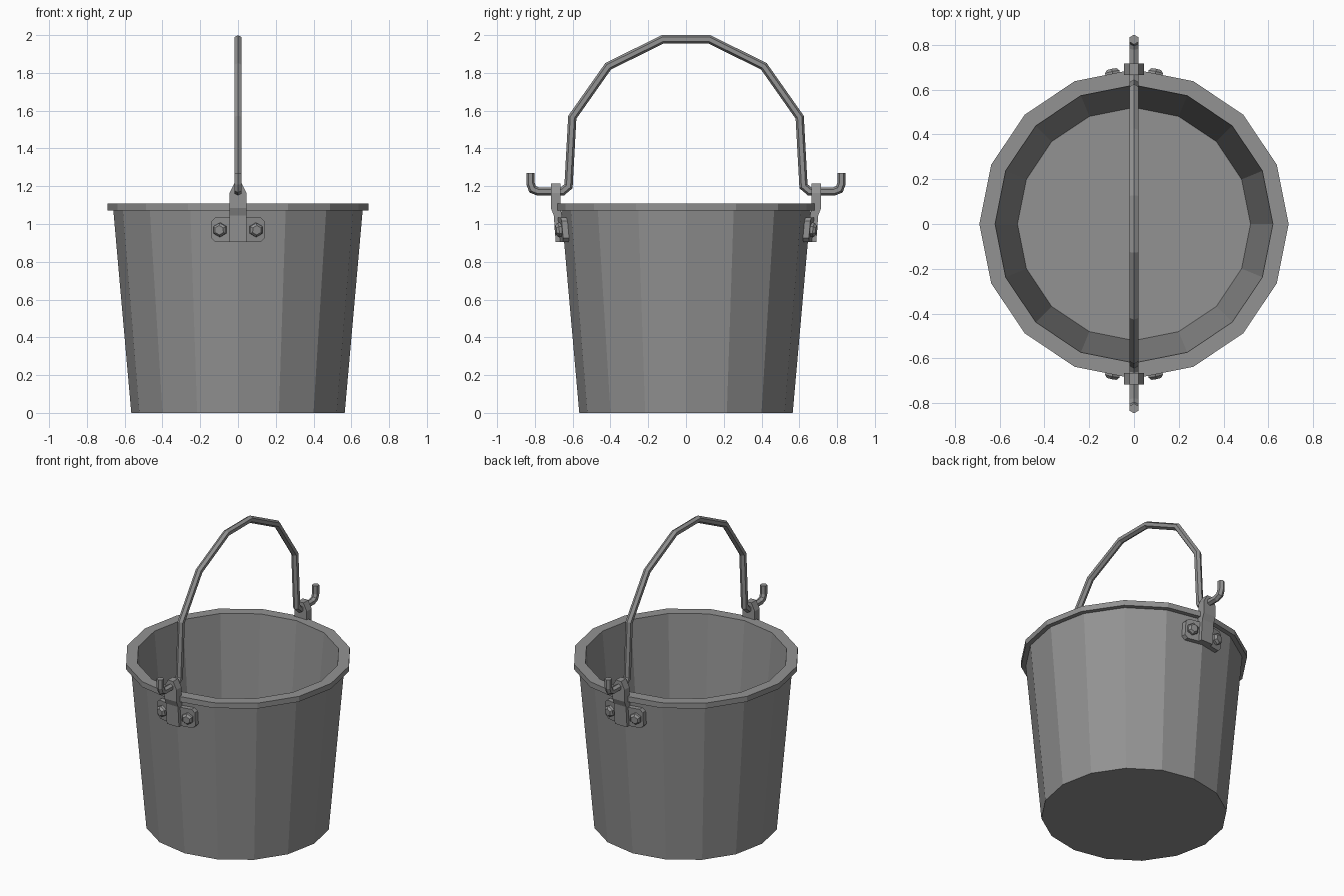
import bpy, bmesh, math
from mathutils import Vector

if "Cube" in bpy.data.objects:
    bpy.data.objects.remove(bpy.data.objects["Cube"])

SLOPE = 0.095 / 1.075            # outward lean of the wall
FACET = math.tan(math.radians(11.25))

# Dark grey metal
metal = bpy.data.materials.new("dark_metal")
metal.diffuse_color = (0.29, 0.29, 0.29, 1)
metal.use_nodes = True
metal.node_tree.nodes["Principled BSDF"].inputs["Base Color"].default_value = metal.diffuse_color


def wall(z):
    return 0.565 + SLOPE * z


def finish(name, bm):
    bmesh.ops.remove_doubles(bm, verts=bm.verts, dist=1e-5)
    bmesh.ops.recalc_face_normals(bm, faces=bm.faces)
    me = bpy.data.meshes.new(name)
    bm.to_mesh(me)
    bm.free()
    me.materials.append(metal)
    ob = bpy.data.objects.new(name, me)
    bpy.context.collection.objects.link(ob)
    return ob


def loft(name, rings):
    bm = bmesh.new()
    rows = [[bm.verts.new(p) for p in r] for r in rings]
    n = len(rows[0])
    for a, b in zip(rows, rows[1:]):
        for i in range(n):
            j = (i + 1) % n
            bm.faces.new((a[i], a[j], b[j], b[i]))
    bm.faces.new(rows[0])
    bm.faces.new(rows[-1])
    return finish(name, bm)


# Bucket shell: 16-sided, from outer base over the rim to the inner floor
profile = [(0.565, 0), (0.66, 1.072), (0.69, 1.072), (0.69, 1.108),
           (0.62, 1.108), (0.52, 0.04)]
loft("bucket", [[(r * math.cos(math.tau * i / 16), r * math.sin(math.tau * i / 16), z)
                 for i in range(16)] for r, z in profile])

# Handle: mitred hexagonal rod with hooked ends
half = [(0.823, 1.27), (0.823, 1.213), (0.812, 1.184), (0.783, 1.172), (0.655, 1.172),
        (0.622, 1.2), (0.602, 1.565), (0.412, 1.835), (0.123, 1.978)]
path = [Vector(p) for p in half] + [Vector((-y, z)) for y, z in reversed(half)]
rings = []
for k, p in enumerate(path):
    d0 = (p - path[k - 1]) if k else path[1] - p
    d1 = (path[k + 1] - p) if k < len(path) - 1 else d0
    d0, d1 = d0.normalized(), d1.normalized()
    t = (d0 + d1).normalized()
    n = Vector((-t.y, t.x)) / max(t.dot(d0), 0.5)
    ring = []
    for i in range(6):
        a = math.tau * i / 6
        q = p + n * 0.022 * math.cos(a)
        ring.append((0.022 * math.sin(a), q.x, q.y))
    rings.append(ring)
loft("handle", rings)

for s, side in ((-1, "front"), (1, "back")):
    # Upright strap: follows the wall, steps over the rim, tapers at the top
    sections = [(0.905, 0.645, 0.69, 0.045), (1.045, 0.657, 0.70, 0.045),
                (1.085, 0.664, 0.716, 0.045), (1.165, 0.664, 0.716, 0.045),
                (1.215, 0.664, 0.716, 0.02)]
    loft(side + "_strap", [[(-w, s * a, z), (w, s * a, z), (w, s * b, z), (-w, s * b, z)]
                           for z, a, b, w in sections])

    # Mounting plate bent around the wall corner
    outline = [(0, 0.905), (0.12, 0.905), (0.14, 0.925), (0.14, 1.015), (0.12, 1.035), (0, 1.035)]
    bm = bmesh.new()
    for m in (-1, 1):
        back, front = [[bm.verts.new((m * x, s * (wall(z) - x * FACET * 0.95 + d), z))
                        for x, z in outline] for d in (-0.005, 0.03)]
        bm.faces.new(back)
        bm.faces.new(front)
        for i in range(len(outline) - 1):
            bm.faces.new((back[i], back[i + 1], front[i + 1], front[i]))
    finish(side + "_plate", bm)

    # Hexagonal bolts with chamfered heads, square to each wall facet
    for m, label in ((-1, "left"), (1, "right")):
        out = Vector((m * FACET, s, -SLOPE)).normalized()
        base = Vector((m * 0.093, s * (wall(0.97) - 0.093 * FACET + 0.026), 0.97))
        rot = out.to_track_quat('Z', 'Y').to_matrix()
        loft(f"{side}_{label}_bolt",
             [[base + rot @ Vector((r * math.cos(math.tau * (i + 0.5) / 6),
                                    r * math.sin(math.tau * (i + 0.5) / 6), h))
               for i in range(6)] for r, h in ((0.038, 0), (0.038, 0.02), (0.025, 0.033))])
